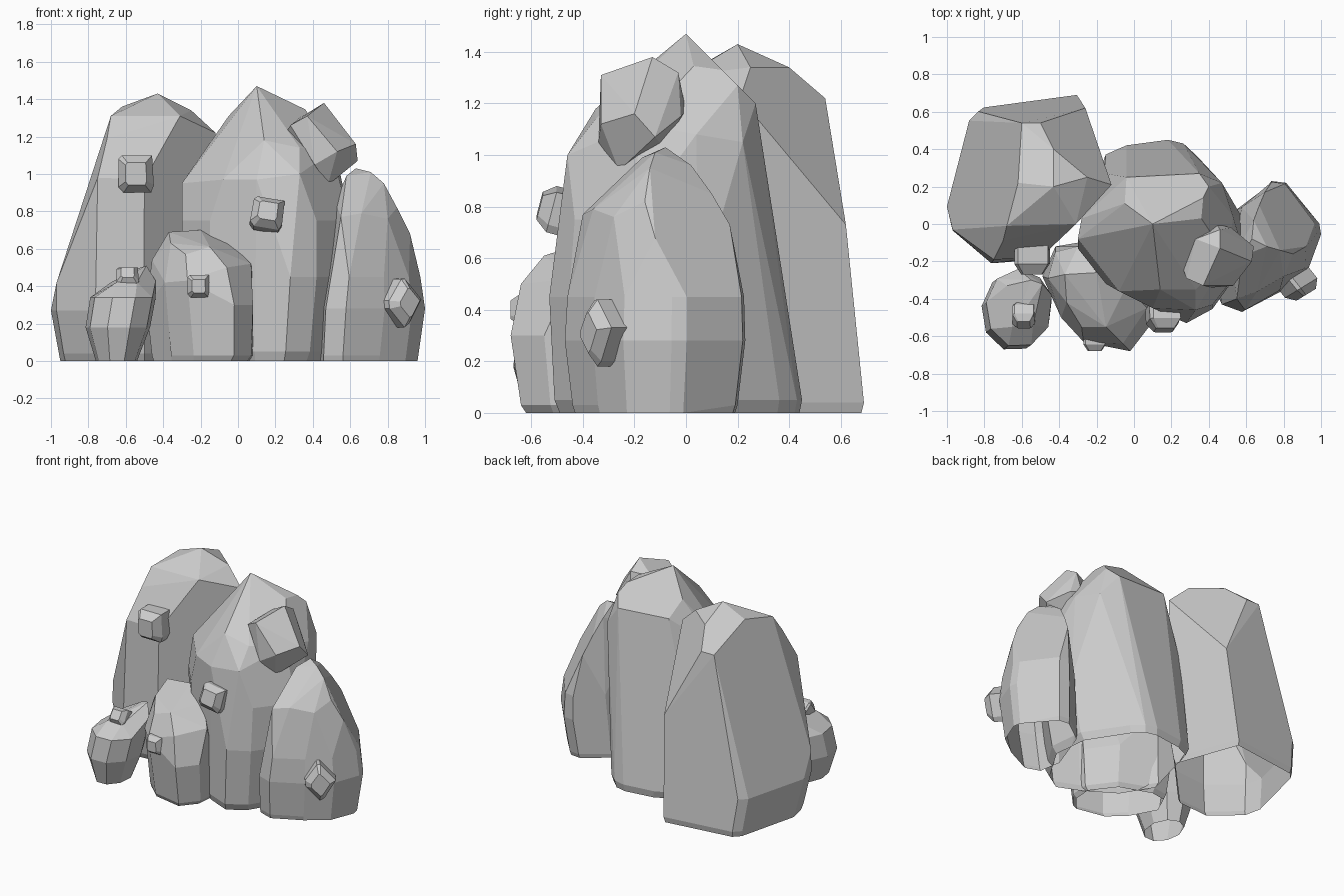
import bpy, bmesh, math
from mathutils import Vector, Euler


def hull_object(name, points):
    """Flat-faceted convex stone around a cloud of points, open underneath."""
    bm = bmesh.new()
    for p in points:
        bm.verts.new(p)
    res = bmesh.ops.convex_hull(bm, input=bm.verts[:])
    junk = {g for g in res["geom_interior"] + res["geom_unused"]
            if isinstance(g, bmesh.types.BMVert) and g.is_valid}
    bmesh.ops.delete(bm, geom=list(junk), context='VERTS')
    bmesh.ops.dissolve_limit(bm, angle_limit=math.radians(7),
                             verts=bm.verts[:], edges=bm.edges[:])
    bmesh.ops.recalc_face_normals(bm, faces=bm.faces[:])
    base = [f for f in bm.faces if all(v.co.z < .001 for v in f.verts)]
    bmesh.ops.delete(bm, geom=base, context='FACES')
    mesh = bpy.data.meshes.new(name)
    bm.to_mesh(mesh)
    bm.free()
    ob = bpy.data.objects.new(name, mesh)
    bpy.context.collection.objects.link(ob)
    return ob


def boulder(name, outline, levels, crown):
    """Plan outline fitted to a box (z, x0, x1, y0, y1) per level, plus crown corners."""
    xs, ys = zip(*outline)
    u = [(x - min(xs)) / (max(xs) - min(xs)) for x in xs]
    v = [(y - min(ys)) / (max(ys) - min(ys)) for y in ys]
    pts = list(crown)
    for z, x0, x1, y0, y1 in levels:
        pts += [(x0 + a * (x1 - x0), y0 + b * (y1 - y0), z) for a, b in zip(u, v)]
    return hull_object(name, pts)


def chip(name, lo, hi, rot=(0, 0, 0)):
    """Small chipped block, turned and then fitted between two corners."""
    section = [(-1, -.7), (-.7, -1), (.85, -1), (1, -.6), (.9, 1), (-.8, 1), (-1, .8)]
    e = Euler([math.radians(a) for a in rot])
    pts = []
    for y, s in ((-1, .6), (-.4, 1), (.6, 1), (1, .75)):
        for x, z in section:
            p = Vector((x * s, y, z * s))
            p.rotate(e)
            pts.append(p)
    for i in range(3):
        a, b = min(p[i] for p in pts), max(p[i] for p in pts)
        for p in pts:
            p[i] = lo[i] + (p[i] - a) / (b - a) * (hi[i] - lo[i])
    return hull_object(name, pts)


# Tall boulder at the back left
boulder("back_left_boulder",
        [(-1, .1), (-.97, -.03), (-.76, -.21), (-.5, -.19), (-.28, .02),
         (-.11, .21), (-.26, .62), (-.29, .69), (-.83, .62), (-.88, .57)],
        [(0, -.95, -.15, -.15, .68), (.04, -.96, -.14, -.17, .69),
         (.27, -1, -.12, -.21, .67)],
        [(-.97, -.03, .42), (-.26, .62, .73), (-.12, .21, 1.22), (-.6, .54, 1.22),
         (-.5, .54, 1.22), (-.43, .4, 1.34), (-.62, .22, 1.36), (-.43, .2, 1.43),
         (-.25, .25, 1.34), (-.68, -.01, 1.31), (-.31, 0, 1.31), (-.75, -.19, .98),
         (-.5, -.18, .97), (-.78, -.06, 1.0), (-.7, -.09, 1.19)])

# Tall pointed boulder in the centre
boulder("centre_boulder",
        [(-.27, .03), (-.3, -.1), (-.15, -.32), (.1, -.46), (.28, -.53), (.42, -.45),
         (.6, -.18), (.57, .08), (.37, .36), (.29, .43), (.2, .45), (-.04, .42), (-.16, .37)],
        [(0, -.25, .52, -.49, .44), (.05, -.28, .55, -.51, .45),
         (.45, -.3, .6, -.53, .4), (.75, -.3, .6, -.5, .34)],
        [(.1, 0, 1.47), (.36, .03, 1.345), (.37, .14, 1.33), (.4, .2, 1.27),
         (.35, .27, 1.2), (-.04, .25, 1.22), (-.05, .11, 1.31), (-.28, .03, .98),
         (-.3, -.08, .95), (-.08, -.36, .97), (.14, -.35, 1.18), (.1, -.45, .97),
         (.33, -.35, 1.14), (.33, -.46, 1.0), (.5, -.18, 1.12), (.53, .04, 1.08),
         (.47, .22, 1.05)])

# Rounded boulder on the right, with a big flat slope on the outer back side
boulder("right_boulder",
        [(.73, .24), (.81, .23), (.99, .01), (1, -.05), (.93, -.24), (.78, -.36),
         (.57, -.47), (.46, -.43), (.43, -.25), (.55, .1)],
        [(0, .43, .96, -.43, .19), (.03, .43, .965, -.44, .2),
         (.28, .44, 1, -.47, .23), (.45, .47, .975, -.46, .225)],
        [(.63, -.08, 1.03), (.71, -.12, 1.01), (.78, -.14, .95), (.85, -.16, .82),
         (.92, -.12, .68), (.64, .02, .96), (.67, .1, .85), (.7, .17, .73),
         (.8, -.28, .76), (.66, -.36, .79), (.55, -.4, .77), (.58, -.17, .99),
         (.52, -.2, .85)])

# Medium stone in front
boulder("front_stone",
        [(-.49, -.28), (-.38, -.5), (-.25, -.63), (-.02, -.68), (.08, -.55),
         (.09, -.4), (-.05, -.2), (-.3, -.1), (-.42, -.12)],
        [(0, -.45, .06, -.62, -.15), (.03, -.46, .08, -.64, -.13),
         (.3, -.49, .09, -.68, -.1)],
        [(-.37, -.27, .69), (-.2, -.26, .7), (-.04, -.33, .63), (.07, -.45, .52),
         (-.36, -.42, .63), (-.28, -.55, .57), (-.15, -.55, .61), (-.06, -.64, .5),
         (-.46, -.29, .54), (-.42, -.15, .5), (-.3, -.12, .6), (-.39, -.5, .42),
         (-.27, -.63, .43)])

# Small leaning stone at the front left
boulder("front_left_stone",
        [(math.cos(a * math.tau / 9 + .2), math.sin(a * math.tau / 9 + .2)) for a in range(9)],
        [(0, -.76, -.54, -.62, -.32), (.18, -.815, -.47, -.67, -.26),
         (.34, -.79, -.44, -.65, -.24)],
        [(-.65, -.55, .42), (-.54, -.54, .42), (-.44, -.38, .43),
         (-.49, -.32, .51), (-.55, -.3, .49), (-.68, -.33, .42)])

# Large block resting on the shoulder
hull_object("shoulder_block",
            [(.46, -.13, 1.38), (.63, -.2, 1.16), (.64, -.12, 1.07), (.48, -.26, .94),
             (.4, -.08, 1.02), (.25, -.2, 1.21), (.28, -.29, 1.26), (.37, -.33, 1.31),
             (.53, -.33, 1.12), (.41, -.34, 1.05), (.44, 0, 1.17), (.52, -.02, 1.15),
             (.33, -.08, 1.3), (.46, -.03, 1.32)])

# Chips stuck to the boulders
chip("upper_left_chip", (-.64, -.27, .9), (-.45, -.08, 1.1))
chip("centre_chip", (.06, -.58, .68), (.25, -.4, .88), (-15, 10, 0))
chip("front_stone_chip", (-.27, -.68, .34), (-.15, -.56, .46))
chip("left_stone_chip", (-.65, -.56, .38), (-.53, -.42, .5), (-35, 0, 0))
chip("right_chip", (.76, -.41, .18), (.98, -.22, .44), (0, 40, 35))
